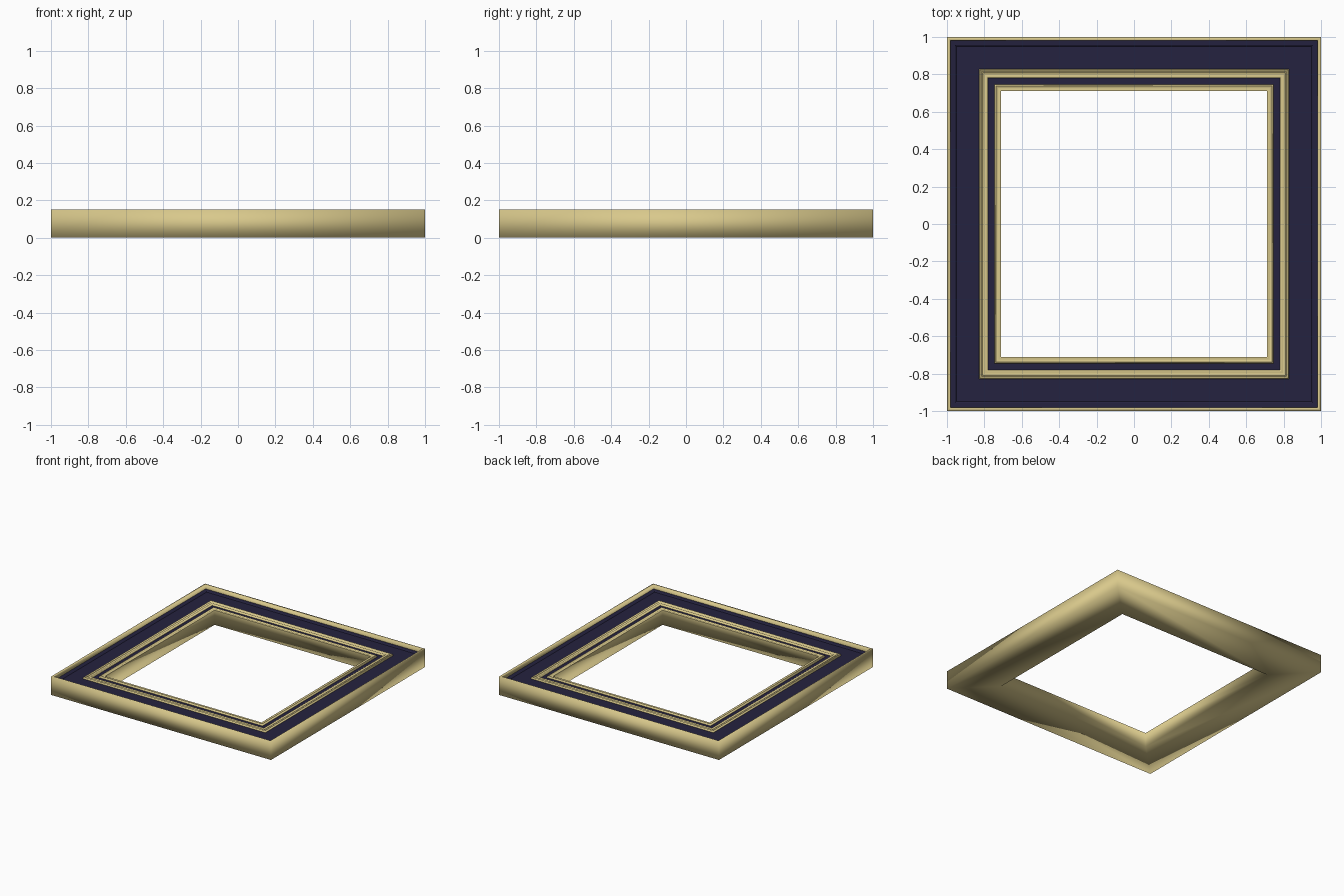
import bpy, bmesh, math

if "Cube" in bpy.data.objects:
    bpy.data.objects.remove(bpy.data.objects["Cube"])


def material(name, rgb):
    m = bpy.data.materials.new(name)
    m.diffuse_color = (*rgb, 1)
    m.use_nodes = True
    m.node_tree.nodes["Principled BSDF"].inputs["Base Color"].default_value = m.diffuse_color
    return m


GOLD = material("antique_gold", (0.69, 0.58, 0.26))
NAVY = material("dark_navy", (0.018, 0.016, 0.050))
CORNERS = [(-1, -1), (1, -1), (1, 1), (-1, 1)]


def square_ring(name, profile, mat, smooth=100):
    """Sweep a (distance from centre, height) profile round a mitred square."""
    bm = bmesh.new()
    rings = [[bm.verts.new((r * x, r * y, z)) for x, y in CORNERS] for r, z in profile]
    for a, b in zip(rings, rings[1:]):
        for k in range(4):
            n = (k + 1) % 4
            bm.faces.new((a[k], b[k], b[n], a[n]))
    mesh = bpy.data.meshes.new(name)
    bm.to_mesh(mesh)
    bm.free()
    mesh.materials.append(mat)
    ob = bpy.data.objects.new(name, mesh)
    bpy.context.collection.objects.link(ob)
    bpy.ops.object.select_all(action='DESELECT')
    ob.select_set(True)
    bpy.context.view_layer.objects.active = ob
    bpy.ops.object.shade_smooth_by_angle(angle=math.radians(smooth))
    return ob


# Raised rim, outer sides, flat back and inner wall, softly shaded as one piece
square_ring("frame_body", [(0.98, 0.12), (0.982, 0.147), (0.986, 0.15), (1, 0.15),
                           (1, 0), (0.71, 0), (0.71, 0.12)], GOLD)

# Wide recessed panel with a shallow step near the rim
square_ring("outer_panel", [(0.83, 0.113), (0.95, 0.113), (0.957, 0.118), (0.98, 0.12)],
            NAVY, 20)

# Double gold moulding between the panels
square_ring("middle_moulding", [(0.78, 0.113), (0.783, 0.122), (0.79, 0.126), (0.797, 0.122),
                                (0.803, 0.122), (0.809, 0.127), (0.815, 0.122),
                                (0.824, 0.127), (0.83, 0.122), (0.83, 0.113)], GOLD, 60)

# Narrow recessed panel
square_ring("inner_panel", [(0.745, 0.113), (0.78, 0.113)], NAVY, 20)

# Gold lip round the opening
square_ring("inner_lip", [(0.71, 0.12), (0.718, 0.125), (0.724, 0.122), (0.73, 0.122),
                          (0.737, 0.127), (0.744, 0.122), (0.745, 0.113)], GOLD, 60)
